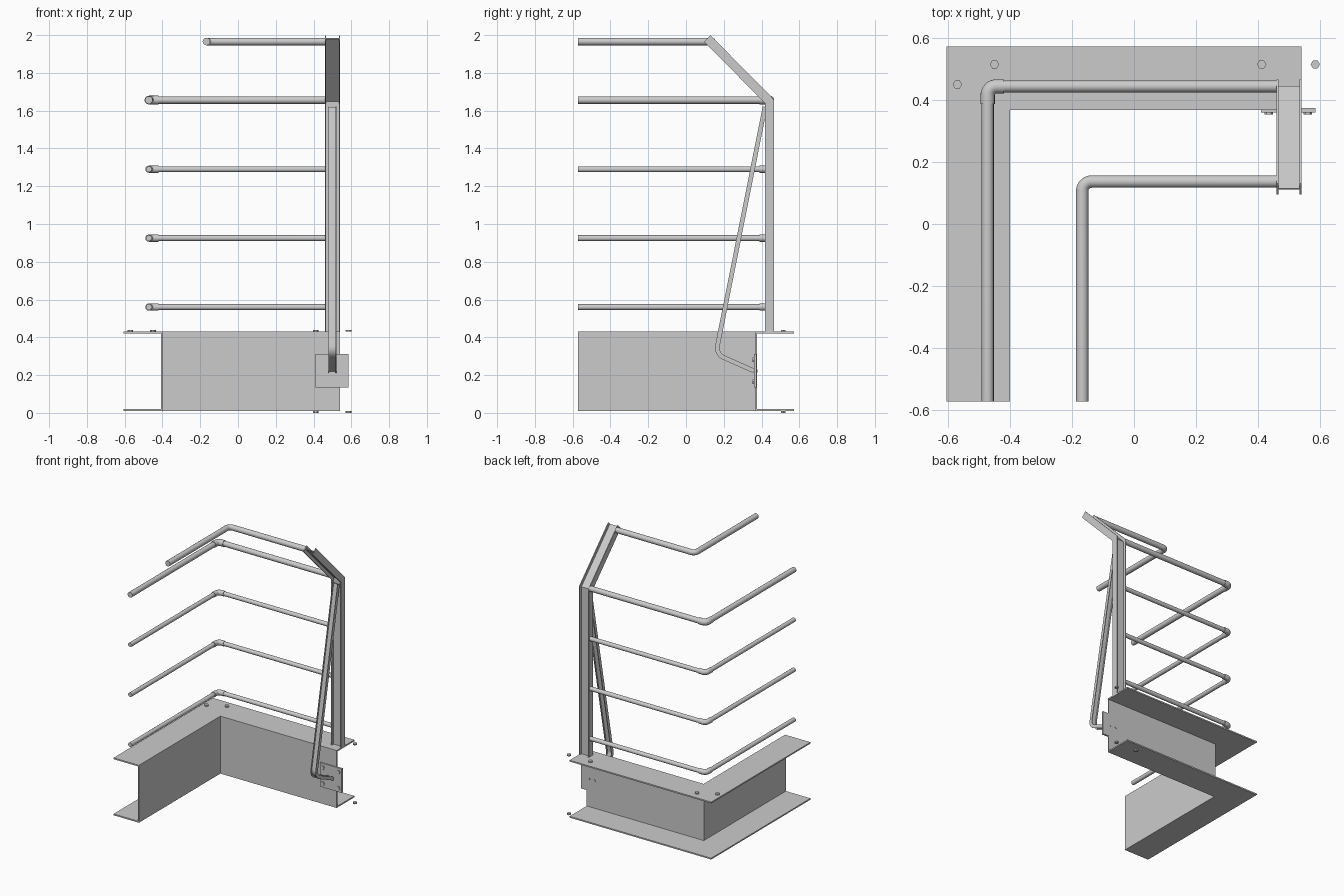
import bpy, bmesh, math
from mathutils import Vector

if "Cube" in bpy.data.objects:
    bpy.data.objects.remove(bpy.data.objects["Cube"])


def prism(name, pts, lo, hi, axis='Z'):
    """Extrude a flat outline along Z (points are x,y), X (y,z) or Y (x,z)."""
    place = {'Z': lambda a, b, h: (a, b, h),
             'X': lambda a, b, h: (h, a, b),
             'Y': lambda a, b, h: (a, h, b)}[axis]
    bm = bmesh.new()
    face = bm.faces.new([bm.verts.new(place(a, b, lo)) for a, b in pts])
    top = bmesh.ops.extrude_face_region(bm, geom=[face])['geom']
    shift = Vector(place(0, 0, hi - lo))
    bmesh.ops.translate(bm, vec=shift, verts=[v for v in top if isinstance(v, bmesh.types.BMVert)])
    bmesh.ops.recalc_face_normals(bm, faces=bm.faces)
    mesh = bpy.data.meshes.new(name)
    bm.to_mesh(mesh)
    bm.free()
    obj = bpy.data.objects.new(name, mesh)
    bpy.context.collection.objects.link(obj)
    return obj


def fillet(a, corner, b, radius, steps=8):
    """Three-point path with its corner rounded to an arc."""
    a, c, b = Vector(a), Vector(corner), Vector(b)
    u, w = (a - c).normalized(), (b - c).normalized()
    half = u.angle(w) / 2
    center = c + (u + w).normalized() * (radius / math.sin(half))
    p, q = c + u * radius / math.tan(half), c + w * radius / math.tan(half)
    arc = [center + ((p - center).lerp(q - center, i / steps)).normalized() * radius
           for i in range(steps + 1)]
    return [a] + arc + [b]


def strip(path, lo, hi):
    """Outline of a mitred band lying between two offsets of a 2D path."""
    path = [Vector(p[:2]) for p in path]
    left, right = [], []
    for i, p in enumerate(path):
        d0 = (p - path[max(i - 1, 0)]).normalized()
        d1 = (path[min(i + 1, len(path) - 1)] - p).normalized()
        n0, n1 = Vector((-d0.y, d0.x)), Vector((-d1.y, d1.x))
        n = (n0 + n1).normalized()
        n /= max(n.dot(n0), n.dot(n1))
        left.append(p + n * hi)
        right.append(p + n * lo)
    return [tuple(p) for p in left + right[::-1]]


def h_beam(name, path, x, half_w, half_d, thick):
    """H section following a side-view path: two flanges and a centre web."""
    for side, s in (("left", -1), ("right", 1)):
        x0, x1 = sorted((x + s * half_w, x + s * (half_w - thick)))
        prism(f"{name}_{side}_flange", strip(path, -half_d, half_d), x0, x1, 'X')
    prism(f"{name}_web", strip(path, -thick / 2, thick / 2),
          x - half_w + thick, x + half_w - thick, 'X')


def tube(name, path, radius):
    cu = bpy.data.curves.new(name, 'CURVE')
    cu.dimensions = '3D'
    cu.bevel_depth = radius
    cu.bevel_resolution = 6
    cu.use_fill_caps = True
    sp = cu.splines.new('POLY')
    sp.points.add(len(path) - 1)
    for pt, p in zip(sp.points, path):
        pt.co = (*p, 1)
    bpy.context.collection.objects.link(bpy.data.objects.new(name, cu))


def bolt(name, a, b, lo, hi, radius, axis='Z'):
    ring = [(a + radius * math.cos(i * math.pi / 3), b + radius * math.sin(i * math.pi / 3))
            for i in range(6)]
    prism(name, ring, lo, hi, axis)


# L-shaped edge beam: web with two outward flanges
web_path = [(0.54, 0.368), (-0.40, 0.368), (-0.40, -0.573)]
prism("beam_bottom_flange", strip(web_path, -0.205, 0), 0.01, 0.02)
prism("beam_top_flange", strip(web_path, -0.205, 0), 0.42, 0.43)
prism("beam_web", strip(web_path, -0.007, 0), 0.02, 0.42)

# Flange bolts
for x, y in ((-0.57, 0.45), (-0.45, 0.515), (0.412, 0.515), (0.585, 0.515)):
    bolt("top_flange_bolt", x, y, 0.43, 0.44, 0.015)
    if x > 0:
        bolt("bottom_flange_bolt", x, y, 0.0, 0.01, 0.015)

# Post with its cranked arm
h_beam("post", [(0.442, 0.43), (0.442, 1.649), (0.113, 1.982)], 0.5, 0.04, 0.024, 0.006)

# Bent diagonal brace
brace_path = fillet((0.418, 1.62, 0), (0.158, 0.312, 0), (0.36, 0.222, 0), 0.055)
h_beam("brace", brace_path, 0.5, 0.022, 0.012, 0.005)

# Brace anchor plate with bolts on both sides
prism("anchor_plate", [(0.41, 0.135), (0.586, 0.135), (0.586, 0.311), (0.41, 0.311)],
      0.36, 0.374, 'Y')
for x in (0.435, 0.561):
    for z in (0.165, 0.281):
        bolt("anchor_bolt", x, z, 0.353, 0.36, 0.014, 'Y')
for x in (0.475, 0.521):
    bolt("anchor_back_bolt", x, 0.222, 0.374, 0.378, 0.008, 'Y')

# Guard rails with corner elbows
RX, RY, END = -0.472, 0.444, -0.573
for z, r in ((0.56, 0.0155), (0.925, 0.0155), (1.29, 0.0155), (1.656, 0.0195)):
    tube("guard_rail", fillet((0.462, RY, z), (RX, RY, z), (RX, END, z), 0.025), r)
    tube("rail_elbow", fillet((-0.42, RY, z), (RX, RY, z), (RX, 0.388, z), 0.028), r + 0.0035)

# Top rail on the arm
tube("top_rail", fillet((0.462, 0.137, 1.966), (-0.167, 0.137, 1.966), (-0.167, END, 1.966), 0.03), 0.02)

# Convert tubes to meshes and shade with sharp edges kept
bpy.ops.object.select_all(action='SELECT')
bpy.context.view_layer.objects.active = bpy.data.objects["top_rail"]
bpy.ops.object.convert(target='MESH')
bpy.ops.object.shade_smooth_by_angle(angle=math.radians(30))
